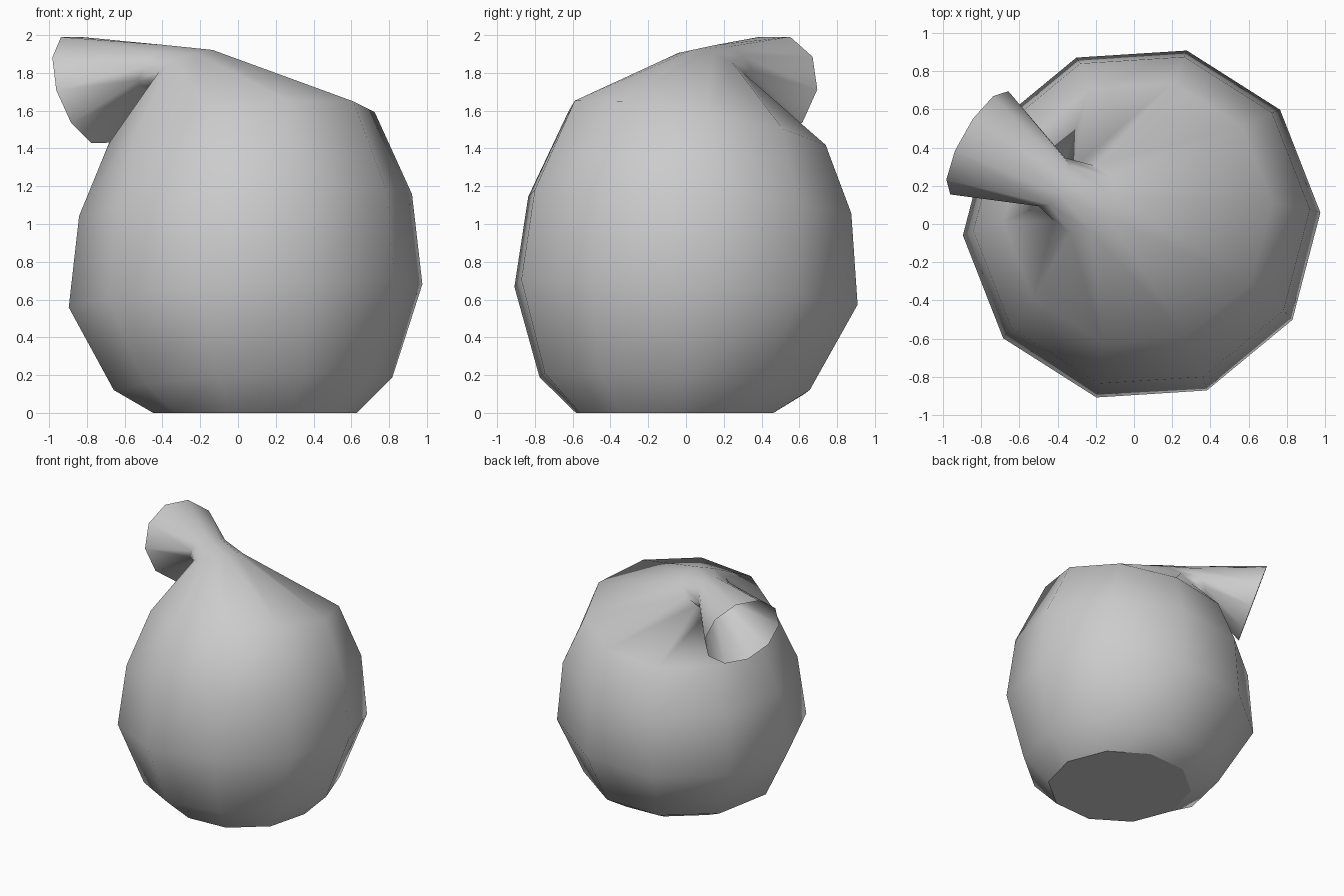
import bpy, bmesh
from math import cos, sin, radians
from mathutils import Vector

SIDES = 10

cube = bpy.data.objects.get("Cube")
if cube:
    bpy.data.objects.remove(cube, do_unlink=True)

grey = bpy.data.materials.new("plain_grey")
grey.use_nodes = True
colour = (0.6, 0.6, 0.6, 1)
grey.diffuse_color = colour
grey.node_tree.nodes["Principled BSDF"].inputs["Base Color"].default_value = colour


def add_ring(bm, centre, radius, axis, phase):
    """Ten-sided ring around a leaning axis."""
    turn = Vector((0, 0, 1)).rotation_difference(Vector(axis))
    ring = []
    for i in range(SIDES):
        a = radians(phase + i * 360 / SIDES)
        ring.append(bm.verts.new(Vector(centre) + turn @ Vector((radius * cos(a), radius * sin(a), 0))))
    return ring


# Centre, radius, axis and phase of each ring, from base to open mouth
rings = [
    ((0.09, -0.06, 0), 0.54, (0, 0, 1), 3.5),                   # base
    ((0.08, -0.06, 0.155), 0.74, (-0.05, 0.06, 1), 3.5),        # lower belly
    ((0.04, 0, 0.62), 0.94, (-0.07, 0.07, 1), 3.5),             # widest belly
    ((0.04, 0.02, 1.10), 0.885, (-0.07, 0.07, 1), 3.5),         # upper belly
    ((0.02, 0.06, 1.51), 0.71, (-0.13, 0.17, 1), 3.5),          # shoulder
    ((-0.27, 0.13, 1.83), 0.19, (-0.38, 0.30, 0.88), 0),        # gathered top
    ((-0.43, 0.22, 1.825), 0.145, (-0.74, 0.45, 0.50), -8),     # tied neck
    ((-0.81, 0.425, 1.71), 0.31, (-0.83, 0.47, -0.31), -12),    # flared mouth
]

bm = bmesh.new()
loops = [add_ring(bm, *r) for r in rings]
for low, high in zip(loops, loops[1:]):
    for i in range(SIDES):
        j = (i + 1) % SIDES
        bm.faces.new((low[i], low[j], high[j], high[i])).smooth = True

# Flat bottom
bm.faces.new(list(reversed(loops[0]))).smooth = False
for edge in bm.edges:
    if all(v in loops[0] for v in edge.verts):
        edge.smooth = False

mesh = bpy.data.meshes.new("tied_sack")
bm.to_mesh(mesh)
bm.free()
mesh.materials.append(grey)
sack = bpy.data.objects.new("tied_sack", mesh)
bpy.context.collection.objects.link(sack)
